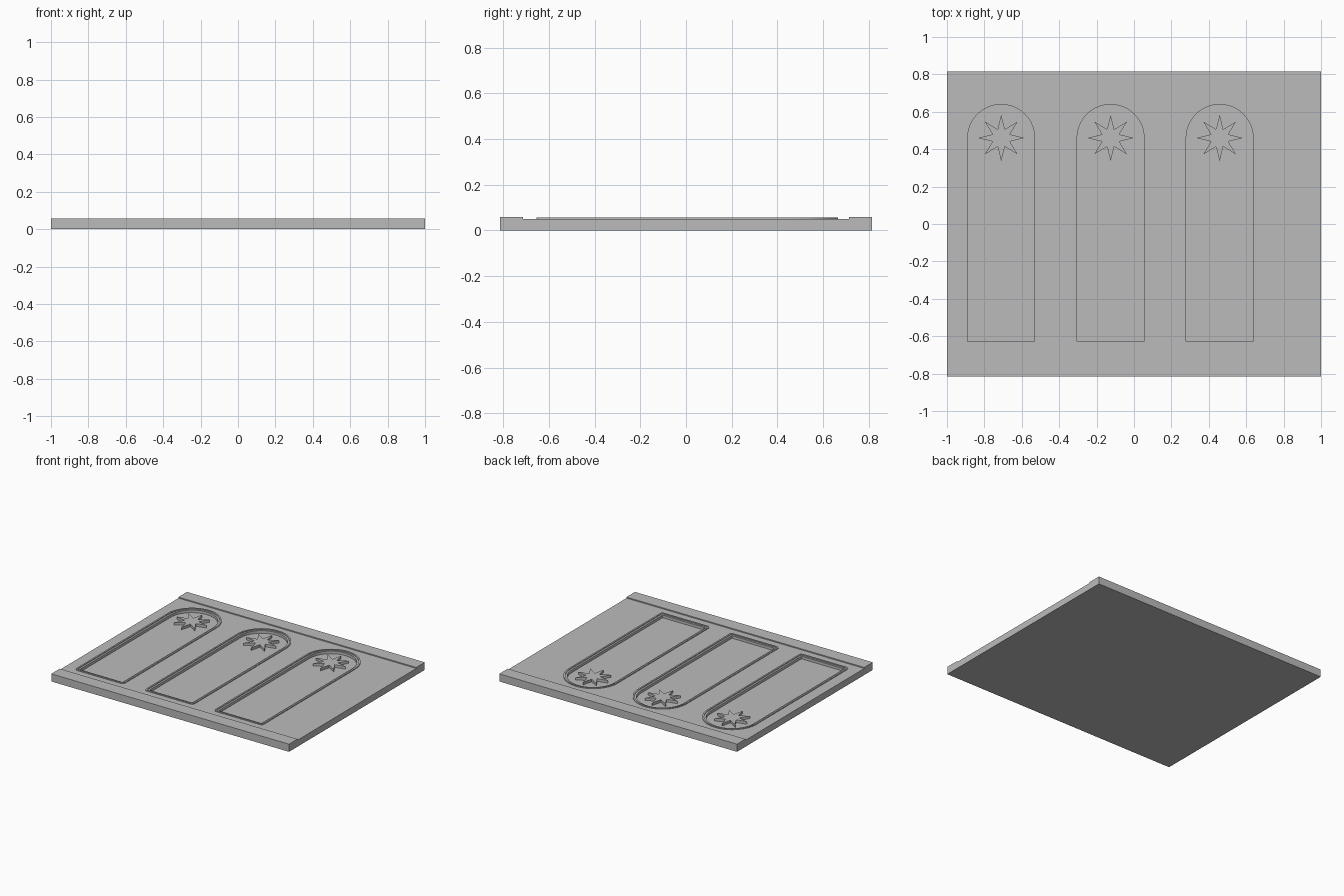
import bpy, bmesh
from math import sin, cos, pi

cube = bpy.data.objects.get("Cube")
if cube:
    bpy.data.objects.remove(cube, do_unlink=True)

HALF_Y, RAIL_Y = 0.815, 0.713
FIELD_Z, RAIL_Z, BEAD_Z, FLOOR_Z = 0.05, 0.058, 0.056, 0.03
ARCH_R, SPRING_Y, FOOT_Y = 0.205, 0.46, -0.655
CENTRES = [-0.71, -0.125, 0.458]

stone = bpy.data.materials.new("plain grey")
stone.use_nodes = True
grey = (0.5, 0.5, 0.5, 1)
stone.diffuse_color = grey
stone.node_tree.nodes["Principled BSDF"].inputs["Base Color"].default_value = grey


def finish(bm, name):
    bmesh.ops.recalc_face_normals(bm, faces=bm.faces)
    mesh = bpy.data.meshes.new(name)
    bm.to_mesh(mesh)
    bm.free()
    mesh.materials.append(stone)
    obj = bpy.data.objects.new(name, mesh)
    bpy.context.collection.objects.link(obj)
    return obj


def prism(name, loop, low, high):
    bm = bmesh.new()
    rings = [[bm.verts.new((x, y, z)) for x, y in loop] for z in (low, high)]
    for ring in rings:
        bm.faces.new(ring)
    bridge(bm, *rings)
    return finish(bm, name)


def bridge(bm, a, b):
    n = len(a)
    for i in range(n):
        j = (i + 1) % n
        bm.faces.new((a[i], a[j], b[j], b[i]))


def arch(cx, inset, steps=32):
    """Round-headed outline with softly rounded lower corners."""
    r = ARCH_R - inset
    loop = [(cx + r * cos(pi * i / steps), SPRING_Y + r * sin(pi * i / steps))
            for i in range(steps + 1)]
    c = max(0.022 - inset, 0.002)
    foot = FOOT_Y + inset
    for side, start in ((-1, pi), (1, 1.5 * pi)):
        for i in range(5):
            a = start + i * pi / 8
            loop.append((cx + side * (r - c) + c * cos(a), foot + c + c * sin(a)))
    return loop


# Slab with a raised rail along the front and back
bm = bmesh.new()
profile = [(-HALF_Y, 0), (HALF_Y, 0), (HALF_Y, RAIL_Z), (RAIL_Y, RAIL_Z),
           (RAIL_Y, FIELD_Z), (-RAIL_Y, FIELD_Z), (-RAIL_Y, RAIL_Z), (-HALF_Y, RAIL_Z)]
ends = [[bm.verts.new((x, y, z)) for y, z in profile] for x in (-1, 1)]
for end in ends:
    bm.faces.new(end)
bridge(bm, *ends)
slab = finish(bm, "wall_slab")

for number, cx in enumerate(CENTRES, 1):
    # Sunken arched panel
    cutter = prism("panel_cutter", arch(cx, 0.026), FLOOR_Z, 0.1)
    cut = slab.modifiers.new("sunken panel", 'BOOLEAN')
    cut.operation, cut.solver, cut.object = 'DIFFERENCE', 'EXACT', cutter
    bpy.context.view_layer.objects.active = slab
    bpy.ops.object.modifier_apply(modifier=cut.name)
    bpy.data.objects.remove(cutter, do_unlink=True)

    # Raised bead around the panel
    bm = bmesh.new()
    rings = [[bm.verts.new((x, y, z)) for x, y in arch(cx, inset)]
             for inset, z in ((0, FIELD_Z - 0.005), (0, BEAD_Z),
                              (0.012, BEAD_Z), (0.012, FIELD_Z - 0.005))]
    for i in range(4):
        bridge(bm, rings[i], rings[(i + 1) % 4])
    finish(bm, f"arch_bead_{number}")

    # Eight-pointed star standing on the panel floor
    star = []
    for i in range(16):
        r = 0.05 if i % 2 else 0.124
        star.append((cx + r * cos(i * pi / 8), SPRING_Y + r * sin(i * pi / 8)))
    prism(f"star_{number}", star, FLOOR_Z - 0.005, FIELD_Z)
